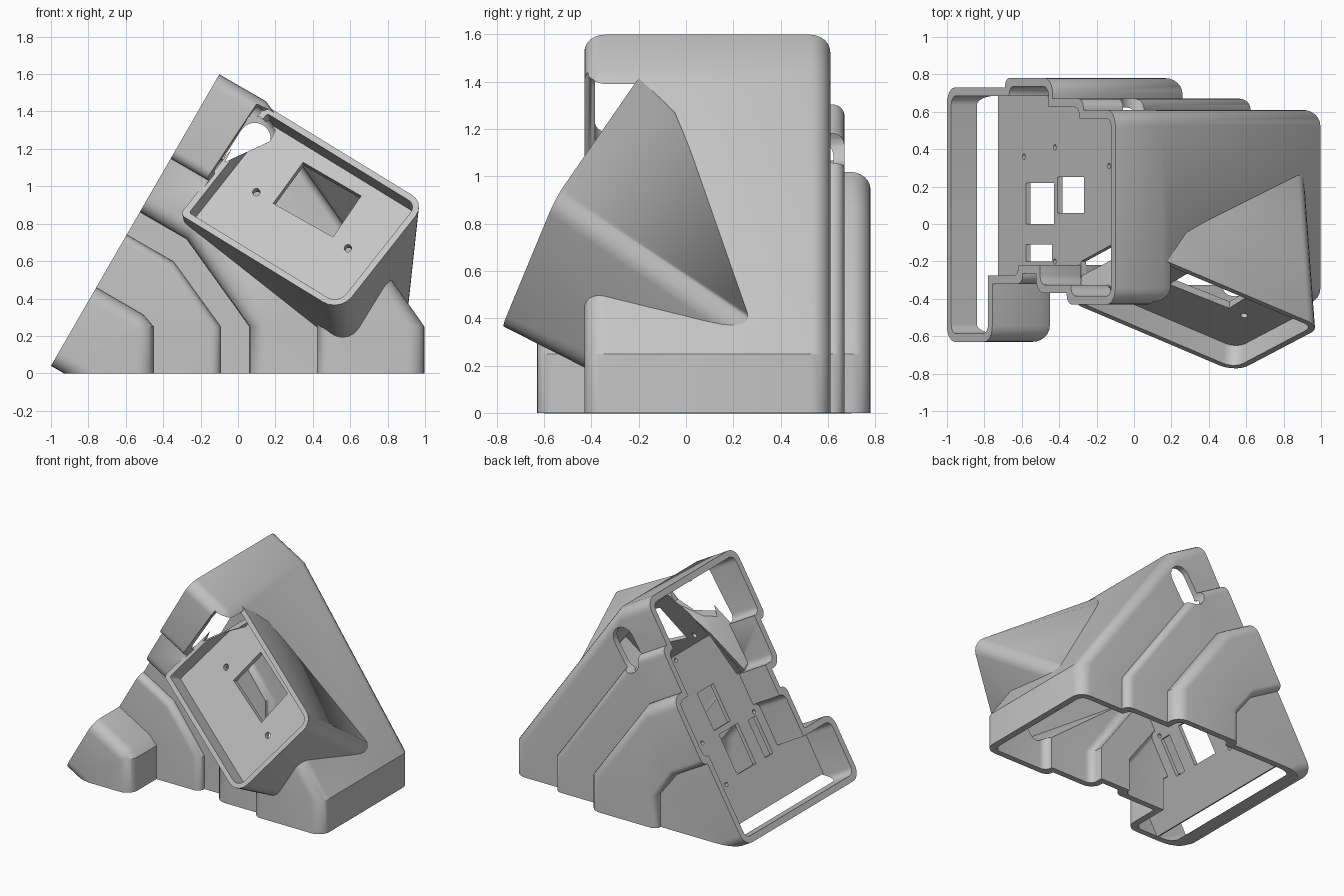
import bpy, bmesh, math
from mathutils import Vector

if "Cube" in bpy.data.objects:
    bpy.data.objects.remove(bpy.data.objects["Cube"])

grey = bpy.data.materials.new("plain grey")
grey.use_nodes = True
grey.diffuse_color = (0.56, 0.56, 0.56, 1)
grey.node_tree.nodes["Principled BSDF"].inputs["Base Color"].default_value = (0.56, 0.56, 0.56, 1)

WALL = 0.045


def finish(name, bm):
    bmesh.ops.recalc_face_normals(bm, faces=bm.faces)
    mesh = bpy.data.meshes.new(name)
    bm.to_mesh(mesh)
    bm.free()
    mesh.materials.append(grey)
    ob = bpy.data.objects.new(name, mesh)
    bpy.context.collection.objects.link(ob)
    return ob


def loft(name, rings):
    """Closed solid through a list of equal-length rings."""
    bm = bmesh.new()
    rows = [[bm.verts.new(p) for p in ring] for ring in rings]
    n = len(rows[0])
    for low, high in zip(rows, rows[1:]):
        for i in range(n):
            j = (i + 1) % n
            bm.faces.new((low[i], low[j], high[j], high[i]))
    bm.faces.new(rows[0])
    bm.faces.new(rows[-1])
    return finish(name, bm)


def hull(name, points):
    bm = bmesh.new()
    for p in points:
        bm.verts.new(p)
    res = bmesh.ops.convex_hull(bm, input=bm.verts)
    junk = [g for g in res["geom_interior"] + res["geom_unused"] if isinstance(g, bmesh.types.BMVert)]
    bmesh.ops.delete(bm, geom=list(set(junk)), context="VERTS")
    bmesh.ops.dissolve_limit(bm, angle_limit=0.002, verts=bm.verts, edges=bm.edges)
    return finish(name, bm)


def cut(target, *cutters):
    for c in cutters:
        mod = target.modifiers.new("cut", "BOOLEAN")
        mod.operation = "DIFFERENCE"
        mod.solver = "EXACT"
        mod.object = c
        bpy.context.view_layer.objects.active = target
        bpy.ops.object.modifier_apply(modifier=mod.name)


def fillet(corners, radius):
    """Round the outward corners of a counter-clockwise outline."""
    out = []
    n = len(corners)
    for i in range(n):
        p = Vector(corners[i])
        u, v = Vector(corners[i - 1]) - p, Vector(corners[(i + 1) % n]) - p
        if u.x * v.y - u.y * v.x > 0:
            out.append(p)
            continue
        r = min(radius, 0.9 * u.length, 0.9 * v.length)
        u, v = u.normalized() * r, v.normalized() * r
        for k in range(7):
            a = k / 6 * math.pi / 2
            out.append(p + u * (1 - math.sin(a)) + v * (1 - math.cos(a)))
    return out


def inset(corners, k):
    """Offset a counter-clockwise right-angled outline inwards."""
    out = []
    n = len(corners)
    for i in range(n):
        p = Vector(corners[i])
        a = (p - Vector(corners[i - 1])).normalized()
        b = (Vector(corners[(i + 1) % n]) - p).normalized()
        out.append(p + k * (Vector((-a.y, a.x)) + Vector((-b.y, b.x))))
    return out


def slope(t, y, d):
    """Point on the leaning face: t up the slope, d into the body."""
    return Vector((-1 + 0.5 * t + 0.866 * d, y, 0.04 + 0.866 * t - 0.5 * d))


def body(name, outline, start, floor):
    """Stepped outline pushed in from the leaning face and bent down to the floor."""
    rings = [[], [], [], []]
    for t, y in outline:
        if t < 0.15:
            end = 2 * (0.04 + 0.866 * t - floor)
            pts = [slope(t, y, start + (end - start) * k / 3) for k in range(4)]
        else:
            bend = slope(t, y, 0.29)
            x = max(-0.45 + 1.1 * (t - 0.485), bend.x + 0.005)
            pts = [slope(t, y, start), bend,
                   Vector((x, y, min(0.25, bend.z - 0.02))), Vector((x, y, floor))]
        for ring, p in zip(rings, pts):
            ring.append(p)
    return loft(name, rings)


# Housing shell
steps = [(0, -.63), (.485, -.63), (.485, -.32), (.81, -.32), (.81, -.265), (.95, -.265),
         (.95, -.37), (1.28, -.37), (1.28, -.43), (1.8, -.43), (1.8, .61), (1.46, .61),
         (1.46, .67), (1.13, .67), (1.13, .78), (.62, .78), (.62, .73), (0, .73)]
housing = body("housing", fillet(steps, 0.085), 0, 0)
inner = body("inner_cutter", fillet(inset(steps, WALL), 0.05), -0.1, -0.05)
cut(housing, inner)

# Tray frame: a along the rim, b up the rim, n into the body
origin = Vector((-0.31, -0.43, 0.85))
a_dir = Vector((0.8, -0.34, -0.49)).normalized()
b_dir = Vector((0.42, 0.25, 0.59))
b_dir = (b_dir - a_dir * b_dir.dot(a_dir)).normalized()
n_dir = -a_dir.cross(b_dir)


def tray(a, b, n):
    return origin + a_dir * a + b_dir * b + n_dir * n


LEN, HIGH = 1.065, 0.78
radii = [0.03, 0.11, 0.09, 0.03]


def rim_corners(k):
    """Four rounded corners of the rim, inset by k."""
    out = []
    for i, (ca, cb) in enumerate([(0, 0), (1, 0), (1, 1), (0, 1)]):
        r = max(radii[i] - k, 0.015)
        sa, sb = 1 - 2 * ca, 1 - 2 * cb
        pa, pb = ca * LEN + sa * (k + r), cb * HIGH + sb * (k + r)
        out.append([(pa - sa * r * math.cos(q), pb - sb * r * math.sin(q))
                    for q in [j * math.pi / 10 for j in range(6)]])
    return out


# Back corners where the tray meets the body
apex = Vector((0.27, -0.04, 1.28)) - origin
tail = Vector((0.94, 0.31, 0.325)) - origin
back = [(0, 0, 0.3), (LEN, 0, 0.5)]
for v in (tail, apex):
    back.append((v.dot(a_dir), v.dot(b_dir), v.dot(n_dir)))


def tray_points(k, front, push):
    pts = []
    base = [(0, 0), (LEN, 0), (LEN, HIGH), (0, HIGH)]
    for corner, c, e in zip(rim_corners(k), base, back):
        for a, b in corner:
            pts.append(tray(a, b, front))
            pts.append(tray(a - c[0] + e[0], b - c[1] + e[1], e[2] + push))
    return pts


def rim(k):
    return [p for c in rim_corners(k) for p in c]


screen_tray = hull("screen_tray", tray_points(0, 0, 0))
hollow = hull("hollow_cutter", tray_points(0.04, 0.16, 0.1))
cavity = hull("cavity_cutter", [tray(a, b, n) for a, b in rim(0.035) for n in (-0.02, 0.12)])
gap = hull("floor_gap_cutter", [tray(a, b, n) for a, b in rim(0.03) for n in (0.1, 0.17)])
clear = hull("clearance_cutter",
             [tray(a, b, 0) + Vector((0, s, 0)) for a, b in rim(0.012) for s in (0, -0.7)]
             + [Vector((0.1, y, 1.44)) for y in (-0.4, -0.9)])
front_block = hull("front_block", [tray(a, b, n) for a in (-2, 3) for b in (-2, 3) for n in (-2, 0.165)])


def y_prism(name, outline, y0, y1):
    return hull(name, [(x, y, z) for x, z in outline for y in (y0, y1)])


def floor_prism(name, outline):
    """Cutter through the tray floor only, from a front outline."""
    pts = []
    centre = tray(0, 0, 0.14)
    for x, z in outline:
        y = centre.y - (n_dir.x * (x - centre.x) + n_dir.z * (z - centre.z)) / n_dir.y
        pts += [Vector((x, y, z)) + n_dir * s for s in (-0.06, 0.05)]
    return hull(name, pts)


def disc(x, z, r):
    return [(x + r * math.cos(k * math.pi / 10), z + r * math.sin(k * math.pi / 10)) for k in range(20)]


corner = y_prism("corner_cutter", [(-.07, 1.13), (.17, 1.24), (.2, 1.3), (.12, 1.37), (.055, 1.37)], -.6, .1)
window = floor_prism("window_cutter", [(.19, .9), (.35, 1.12), (.66, .94), (.51, .72)])
screws = [floor_prism("screw_cutter", disc(x, z, 0.02)) for x, z in [(.1, .96), (.59, .66)]]
cable = y_prism("cable_cutter", disc(.01, 1.13, 0.085) + disc(.09, 1.255, 0.085), .4, .9)
cut(housing, hollow, cavity, gap, clear, corner, cable)

# Trim the tray walls flush with the inside of the housing
cut(inner, front_block)
cut(screen_tray, hollow, cavity, corner, window, *screws, inner)

# Mounting plate set back inside the leaning face, reaching the floor
edge = fillet(inset(steps, 0.03), 0.05)
outline = [(0.112, -0.6)] + [p for p in edge if p[1] < 0 and 0.112 < p[0] < 1]
outline += [(1, -.34), (1, -.2), (1.33, -.11), (1.33, .64)]
outline += [p for p in edge if p[1] > 0 and 0.112 < p[0] < 1.32] + [(0.112, 0.7)]
plate = loft("mounting_plate", [[slope(t, y, d) for t, y in outline] for d in (0.25, 0.28)])


def plate_cutter(points):
    return hull("plate_cutter", [slope(t, y, d) for t, y in points for d in (0.2, 0.35)])


holes = []
for t0, t1, y0, y1 in [(.41, .71, 0, .22), (.75, 1.03, .06, .25), (.41, .69, -.2, -.11)]:
    holes.append(plate_cutter([(t, y) for t in (t0, t1) for y in (y0, y1)]))
for t, y in [(.39, .36), (.72, .41), (.72, -.2), (1.3, .31)]:
    holes.append(plate_cutter(disc(t, y, 0.015)))
cut(plate, *holes)

# Remove the cutters and shade the parts
for ob in [inner, hollow, cavity, gap, clear, front_block, corner, window, cable] + screws + holes:
    bpy.data.objects.remove(ob)
for ob in (housing, screen_tray, plate):
    bpy.ops.object.select_all(action="DESELECT")
    ob.select_set(True)
    bpy.context.view_layer.objects.active = ob
    bpy.ops.object.shade_smooth_by_angle(angle=math.radians(30))
